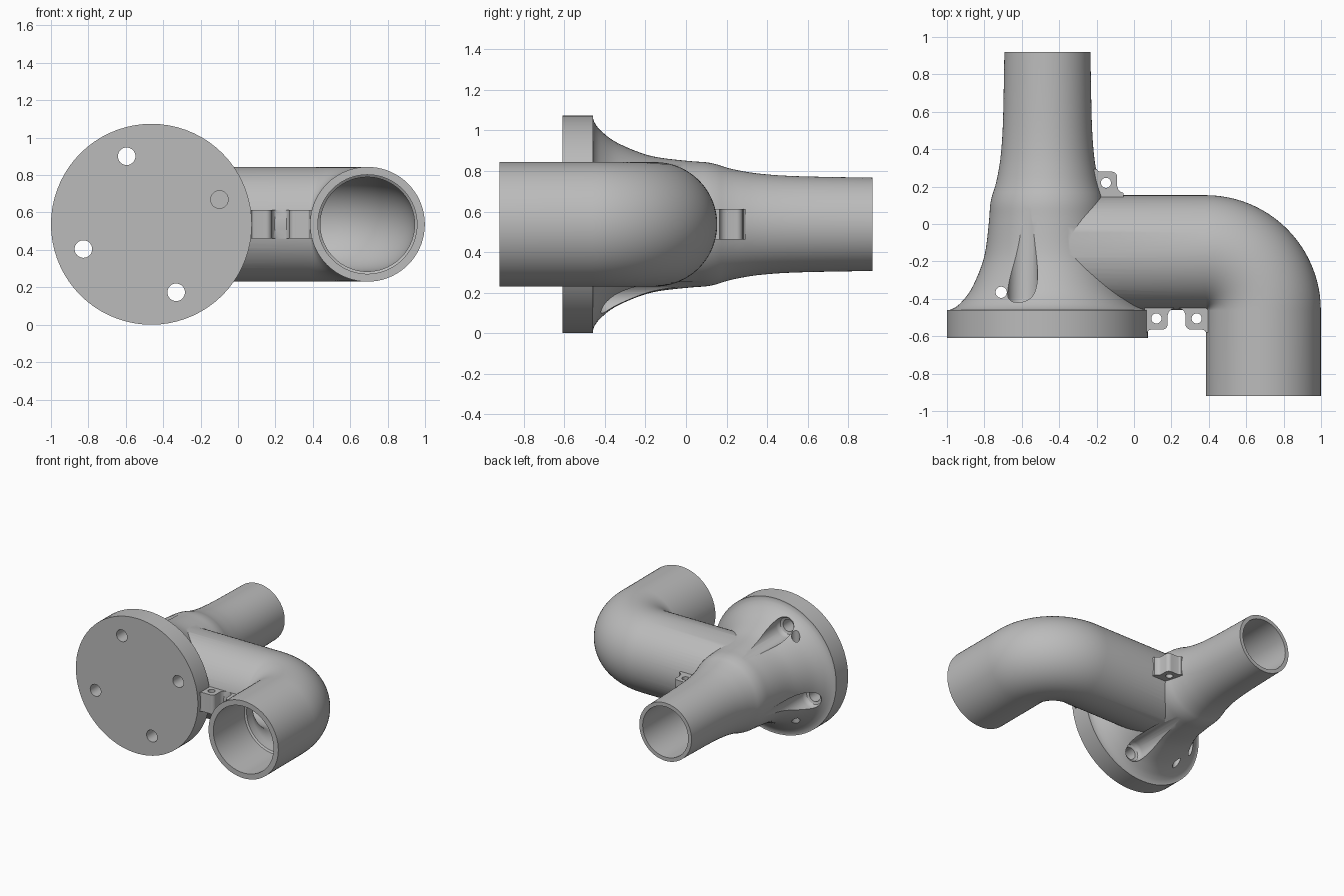
import bpy, bmesh
from math import sin, cos, pi, radians
from mathutils import Vector

if "Cube" in bpy.data.objects:
    bpy.data.objects.remove(bpy.data.objects["Cube"])

AX, AZ = -0.463, 0.537      # axis of flange and neck
PY, LX = -0.153, 0.692      # elbow: arm's y, leg's x
SEG = 72

metal = bpy.data.materials.new("plain grey")
metal.use_nodes = True
metal.diffuse_color = (0.5, 0.5, 0.5, 1)
metal.node_tree.nodes["Principled BSDF"].inputs["Base Color"].default_value = (0.5, 0.5, 0.5, 1)


def finish(name, bm):
    bmesh.ops.recalc_face_normals(bm, faces=bm.faces)
    me = bpy.data.meshes.new(name)
    bm.to_mesh(me)
    bm.free()
    me.materials.append(metal)
    ob = bpy.data.objects.new(name, me)
    bpy.context.collection.objects.link(ob)
    return ob


def sweep(name, rings, seg=SEG):
    """Solid through rings of (x, y, z, heading in the xy plane, radius)."""
    bm = bmesh.new()
    loops = []
    for x, y, z, a, r in rings:
        side = Vector((sin(a), -cos(a), 0))
        loops.append([bm.verts.new(Vector((x, y, z)) + side * r * cos(t) + Vector((0, 0, r * sin(t))))
                      for t in (2 * pi * i / seg for i in range(seg))])
    for p, q in zip(loops, loops[1:]):
        for i in range(seg):
            j = (i + 1) % seg
            bm.faces.new((p[i], p[j], q[j], q[i]))
    bm.faces.new(loops[0])
    bm.faces.new(loops[-1])
    return finish(name, bm)


def lathe(name, profile, x=AX, z=AZ, seg=SEG):
    return sweep(name, [(x, y, z, pi / 2, r) for y, r in profile], seg)


def prism(name, outline, z0, z1):
    bm = bmesh.new()
    face = bm.faces.new([bm.verts.new((x, y, z0)) for x, y in outline])
    new = bmesh.ops.extrude_face_region(bm, geom=[face])["geom"]
    bmesh.ops.translate(bm, vec=(0, 0, z1 - z0), verts=[v for v in new if isinstance(v, bmesh.types.BMVert)])
    return finish(name, bm)


def circle(x, y, r, n=32):
    return [(x + r * cos(2 * pi * i / n), y + r * sin(2 * pi * i / n)) for i in range(n)]


def smooth(pts, n=4):
    """Catmull-Rom curve through the points."""
    pts = [Vector(p) for p in pts]
    pts = [pts[0]] + pts + [pts[-1]]
    out = []
    for a, b, c, d in zip(pts, pts[1:], pts[2:], pts[3:]):
        for i in range(n):
            t = i / n
            out.append(0.5 * (2 * b + (c - a) * t + (2 * a - 5 * b + 4 * c - d) * t * t
                              + (3 * b - a - 3 * c + d) * t ** 3))
    return out + [pts[-1]]


def combine(body, other, op):
    mod = body.modifiers.new(op, "BOOLEAN")
    mod.operation, mod.solver, mod.object = op, "EXACT", other
    bpy.context.view_layer.objects.active = body
    bpy.ops.object.modifier_apply(modifier=mod.name)
    bpy.data.objects.remove(other)


def elbow(name, start, r, mouth):
    """Arm along x, quarter bend, then the mouth rings as (y, radius)."""
    bend = 0.309
    rings = [(start, PY, AZ, 0, r)]
    for i in range(25):
        a = -pi / 2 * i / 24
        rings.append((LX - bend - bend * sin(a), PY - bend + bend * cos(a), AZ, a, r))
    return sweep(name, rings + [(LX, y, AZ, -pi / 2, q) for y, q in mouth])


# Flange with flared neck and rear spigot
neck = smooth([(-0.46, 0.527), (-0.45, 0.5), (-0.42, 0.462), (-0.35, 0.408), (-0.23, 0.355),
               (-0.13, 0.329), (0.02, 0.312), (0.1, 0.306), (0.15, 0.296), (0.2, 0.28),
               (0.27, 0.264), (0.38, 0.248), (0.56, 0.237), (0.92, 0.23)])
body = lathe("pipe_fitting", [(-0.61, 0.537), (-0.46, 0.537)] + [tuple(p) for p in neck])

# Elbow pipe
combine(body, elbow("elbow_pipe", AX, 0.307, [(-0.92, 0.307)]), "UNION")

# Bolt holes with round pockets cut into the neck; one hole is blind
for k in range(4):
    a = radians(20 + 90 * k)
    x, z = AX + 0.387 * cos(a), AZ + 0.387 * sin(a)
    combine(body, lathe("bolt_hole", [(-0.7, 0.047), (-0.43, 0.047)], x, z, 32), "DIFFERENCE")
    if k:
        pocket = [(-0.437, 0.05), (-0.43, 0.066), (-0.415, 0.076), (-0.395, 0.08), (0.12, 0.08)]
        combine(body, lathe("bolt_pocket", pocket, x, z, 48), "DIFFERENCE")

# Small cross hole through the flare
combine(body, prism("cross_hole", circle(-0.71, -0.365, 0.03), -0.1, 1.2), "DIFFERENCE")

# Hollow interior
ball = [(PY + 0.26 * sin(t), 0.26 * cos(t)) for t in (radians(-88 + 8 * i) for i in range(15))]
neck_bore = ball + [(0.1, 0.225), (0.2, 0.208), (0.3, 0.201), (1, 0.2)]
combine(body, lathe("neck_bore", neck_bore), "DIFFERENCE")
combine(body, elbow("elbow_bore", AX + 0.02, 0.252, [(-0.52, 0.252), (-0.53, 0.265), (-1, 0.265)]), "DIFFERENCE")

# Eyelet lugs: (eye x, eye y, open side, outward side)
corner = [(0.03 + 0.03 * cos(t), 0.03 + 0.03 * sin(t)) for t in (pi / 16 * i for i in range(9))]
lug = [(-0.065, -0.085), (0.095, -0.085), (0.095, -0.055), (0.078, -0.048), (0.066, -0.036),
       (0.06, -0.018)] + corner + [(-0.03, 0.06), (-0.042, 0.064), (-0.05, 0.074), (-0.065, 0.074)]
for x, y, u, v in ((0.12, -0.505, 1, -1), (0.335, -0.505, -1, -1), (-0.15, 0.22, 1, 1)):
    combine(body, prism("lug", [(x + u * p, y + v * q) for p, q in lug], 0.462, 0.613), "UNION")
    combine(body, prism("lug_eye", circle(x, y, 0.027), 0.44, 0.64), "DIFFERENCE")

bpy.ops.object.select_all(action="DESELECT")
body.select_set(True)
bpy.context.view_layer.objects.active = body
bpy.ops.object.shade_smooth_by_angle(angle=radians(30))
